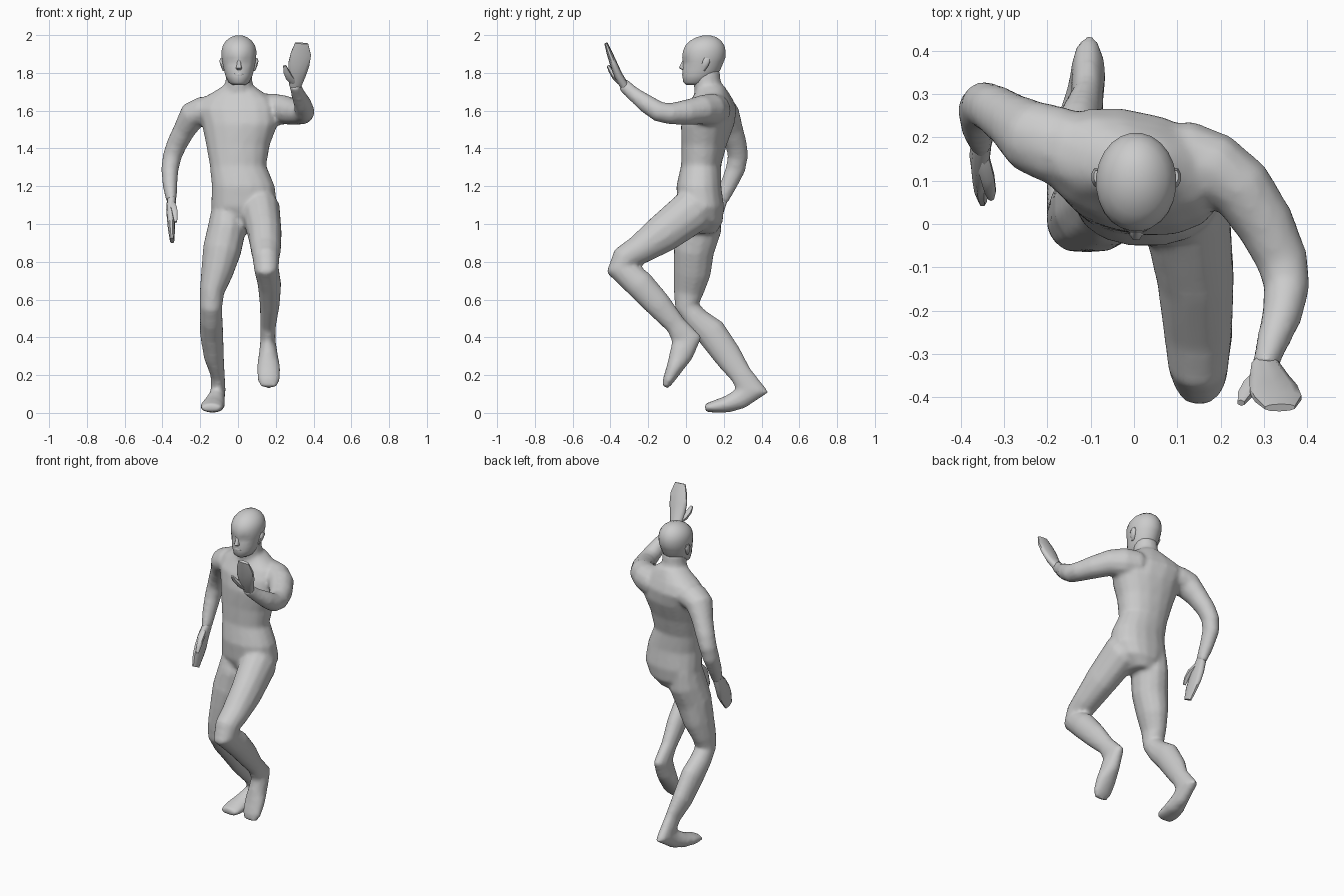
import bpy, bmesh, math
from mathutils import Vector, Matrix


def loft(name, rings, side=(1, 0, 0), n=12, flat=False, power=1.0, shape=None):
    """Skin elliptical rings (x, y, z, half width, half depth[, twist]) along a path."""
    bm = bmesh.new()
    pts = [Vector(r[:3]) for r in rings]
    loops = []
    for i, r in enumerate(rings):
        t = Vector((0, 0, 0))
        if i > 0:
            t += (pts[i] - pts[i - 1]).normalized()
        if i < len(pts) - 1:
            t += (pts[i + 1] - pts[i]).normalized()
        t = Vector((0, 0, 1)) if flat else t.normalized()
        u = Vector(side)
        if len(r) > 5:
            u = Matrix.Rotation(math.radians(r[5]), 3, 'Z') @ u
        u = (u - t * u.dot(t)).normalized()
        v = t.cross(u)
        loop = []
        for k in range(n):
            a = 2 * math.pi * (k + 0.5) / n
            c, s = math.cos(a), math.sin(a)
            c = math.copysign(abs(c) ** power, c)
            s = math.copysign(abs(s) ** power, s)
            p = pts[i] + u * r[3] * c + v * r[4] * s
            loop.append(bm.verts.new(shape(p) if shape else p))
        loops.append(loop)
    for A, B in zip(loops, loops[1:]):
        for k in range(n):
            bm.faces.new((A[k], A[(k + 1) % n], B[(k + 1) % n], B[k]))
    bm.faces.new(loops[0])
    bm.faces.new(loops[-1])
    bmesh.ops.recalc_face_normals(bm, faces=bm.faces)
    me = bpy.data.meshes.new(name)
    bm.to_mesh(me)
    bm.free()
    ob = bpy.data.objects.new(name, me)
    bpy.context.collection.objects.link(ob)
    select([ob])
    bpy.ops.object.shade_smooth_by_angle(angle=math.radians(60))
    return ob


def select(obs):
    bpy.ops.object.select_all(action='DESELECT')
    for o in obs:
        o.select_set(True)
    bpy.context.view_layer.objects.active = obs[0]


# Torso, twisted so the left shoulder swings forward
torso = loft("body", [
    (0.03, 0.088, 0.95, 0.06, 0.07), (0.03, 0.09, 1.01, 0.14, 0.105),
    (0.033, 0.078, 1.09, 0.177, 0.125), (0.028, 0.068, 1.20, 0.168, 0.12),
    (0.0, 0.08, 1.31, 0.15, 0.106, -4), (0.0, 0.096, 1.42, 0.17, 0.118, -8),
    (0.01, 0.115, 1.53, 0.203, 0.137, -12), (-0.005, 0.132, 1.61, 0.217, 0.13, -12),
    (-0.005, 0.138, 1.665, 0.19, 0.102, -12), (0.0, 0.137, 1.70, 0.13, 0.085, -8),
    (0.003, 0.13, 1.73, 0.085, 0.075)], n=16, flat=True, power=0.9)

# Neck
neck = loft("neck", [
    (0.0, 0.135, 1.66, 0.10, 0.085), (0.003, 0.122, 1.715, 0.079, 0.08),
    (0.005, 0.11, 1.76, 0.072, 0.074), (0.005, 0.11, 1.82, 0.068, 0.07)], flat=True)


# Head, with dented eye sockets
def eye_dent(p):
    for ex in (-0.032, 0.042):
        d = math.hypot(p.x - ex, p.z - 1.86)
        if p.y < 0.05 and d < 0.03:
            p.y += 0.014 * (1 - d / 0.03)
    return p


loft("head", [(0.005, y, z, a, b) for z, y, a, b in (
    (1.737, 0.05, 0.035, 0.05), (1.75, 0.052, 0.055, 0.067), (1.785, 0.072, 0.072, 0.092),
    (1.815, 0.082, 0.08, 0.1), (1.84, 0.088, 0.085, 0.105), (1.86, 0.091, 0.089, 0.11),
    (1.88, 0.094, 0.092, 0.115), (1.915, 0.097, 0.093, 0.114), (1.945, 0.1, 0.086, 0.104),
    (1.97, 0.104, 0.069, 0.083), (1.988, 0.108, 0.045, 0.055), (1.998, 0.11, 0.018, 0.022))],
    n=24, flat=True, shape=eye_dent)

# Nose, lips and ears
loft("nose", [(0.005, -0.004, 1.872, 0.009, 0.012), (0.005, -0.012, 1.845, 0.012, 0.018),
              (0.005, -0.016, 1.826, 0.017, 0.023), (0.005, -0.006, 1.815, 0.013, 0.015)],
     n=8, flat=True)
loft("lips", [(0.005, -0.008, 1.803, 0.02, 0.01), (0.005, -0.01, 1.792, 0.027, 0.013),
              (0.005, -0.008, 1.778, 0.018, 0.01)], n=8, flat=True)
for name, s in (("right_ear", -1), ("left_ear", 1)):
    loft(name, [(0.005 + s * 0.08, 0.09, 1.81, 0.006, 0.01),
                (0.005 + s * 0.087, 0.1, 1.835, 0.01, 0.018),
                (0.005 + s * 0.093, 0.108, 1.862, 0.011, 0.022),
                (0.005 + s * 0.092, 0.11, 1.88, 0.006, 0.014)], n=8, flat=True)

# Left arm, raised forward with the palm up in front
left_arm = loft("left_arm", [
    (0.05, 0.145, 1.605, 0.06, 0.07), (0.12, 0.153, 1.605, 0.085, 0.088),
    (0.185, 0.13, 1.605, 0.088, 0.083),
    (0.248, 0.082, 1.604, 0.078, 0.076), (0.303, 0.0, 1.59, 0.068, 0.069),
    (0.342, -0.085, 1.584, 0.057, 0.061), (0.353, -0.145, 1.595, 0.055, 0.054),
    (0.342, -0.21, 1.637, 0.05, 0.047), (0.317, -0.28, 1.69, 0.039, 0.037),
    (0.30, -0.335, 1.74, 0.036, 0.029)], side=(0, 0.2, 1))
loft("left_hand", [
    (0.302, -0.325, 1.73, 0.032, 0.024), (0.312, -0.36, 1.79, 0.048, 0.023),
    (0.322, -0.382, 1.845, 0.058, 0.02), (0.333, -0.403, 1.90, 0.056, 0.016),
    (0.337, -0.424, 1.957, 0.036, 0.009)], n=10, power=0.85)
loft("left_thumb", [
    (0.295, -0.348, 1.755, 0.02, 0.02), (0.27, -0.374, 1.78, 0.021, 0.018),
    (0.254, -0.396, 1.81, 0.017, 0.014), (0.247, -0.413, 1.838, 0.009, 0.008)], n=6)

# Right arm, swung back and hanging
right_arm = loft("right_arm", [
    (-0.09, 0.165, 1.605, 0.08, 0.075), (-0.185, 0.183, 1.60, 0.092, 0.077),
    (-0.24, 0.203, 1.575, 0.085, 0.076), (-0.283, 0.237, 1.50, 0.067, 0.06),
    (-0.325, 0.266, 1.42, 0.058, 0.055), (-0.348, 0.275, 1.36, 0.055, 0.051),
    (-0.361, 0.262, 1.29, 0.053, 0.047), (-0.36, 0.222, 1.20, 0.045, 0.039),
    (-0.352, 0.185, 1.12, 0.036, 0.028)], side=(0, 1, 0))
loft("right_hand", [
    (-0.352, 0.19, 1.13, 0.032, 0.024), (-0.356, 0.158, 1.075, 0.046, 0.024),
    (-0.354, 0.13, 1.025, 0.054, 0.022), (-0.352, 0.1, 0.975, 0.05, 0.019),
    (-0.349, 0.07, 0.913, 0.033, 0.012)], side=(0, 1, 0), n=10, power=0.85)
loft("right_thumb", [
    (-0.35, 0.15, 1.105, 0.019, 0.018), (-0.338, 0.108, 1.08, 0.018, 0.017),
    (-0.332, 0.078, 1.045, 0.015, 0.014), (-0.33, 0.06, 1.01, 0.008, 0.008)], n=6)

# Left leg, knee lifted forward with the foot trailing
left_leg = loft("left_leg", [
    (0.095, 0.12, 1.12, 0.09, 0.07), (0.12, 0.035, 1.07, 0.105, 0.122),
    (0.142, -0.125, 0.948, 0.091, 0.105), (0.148, -0.25, 0.862, 0.081, 0.08),
    (0.148, -0.32, 0.818, 0.072, 0.076), (0.15, -0.338, 0.765, 0.067, 0.088),
    (0.167, -0.245, 0.68, 0.063, 0.079), (0.168, -0.15, 0.577, 0.054, 0.072),
    (0.16, -0.055, 0.467, 0.042, 0.056), (0.158, 0.005, 0.39, 0.04, 0.082),
    (0.16, -0.025, 0.31, 0.051, 0.064), (0.162, -0.062, 0.235, 0.064, 0.044),
    (0.163, -0.095, 0.17, 0.06, 0.03), (0.163, -0.11, 0.137, 0.042, 0.016)])

# Right leg, pushing off the ground behind
right_leg = loft("right_leg", [
    (-0.06, 0.085, 1.09, 0.08, 0.10), (-0.058, 0.07, 0.98, 0.104, 0.122),
    (-0.085, 0.042, 0.86, 0.104, 0.109), (-0.112, 0.032, 0.74, 0.086, 0.101),
    (-0.138, 0.014, 0.64, 0.066, 0.081), (-0.143, 0.006, 0.56, 0.06, 0.066),
    (-0.142, 0.054, 0.495, 0.061, 0.069), (-0.14, 0.134, 0.425, 0.063, 0.083),
    (-0.128, 0.222, 0.302, 0.054, 0.076), (-0.108, 0.289, 0.205, 0.038, 0.061),
    (-0.105, 0.35, 0.122, 0.04, 0.092), (-0.115, 0.288, 0.075, 0.046, 0.056),
    (-0.128, 0.22, 0.046, 0.06, 0.046), (-0.138, 0.155, 0.034, 0.066, 0.034),
    (-0.143, 0.102, 0.026, 0.054, 0.022)])

# Fuse torso and limbs into one skin and soften the joins
select([torso, neck, left_arm, right_arm, left_leg, right_leg])
bpy.ops.object.join()
fuse = torso.modifiers.new("fuse", 'REMESH')
fuse.mode = 'VOXEL'
fuse.voxel_size = 0.012
fuse.use_smooth_shade = True
soften = torso.modifiers.new("soften", 'SMOOTH')
soften.factor = 0.5
soften.iterations = 6
